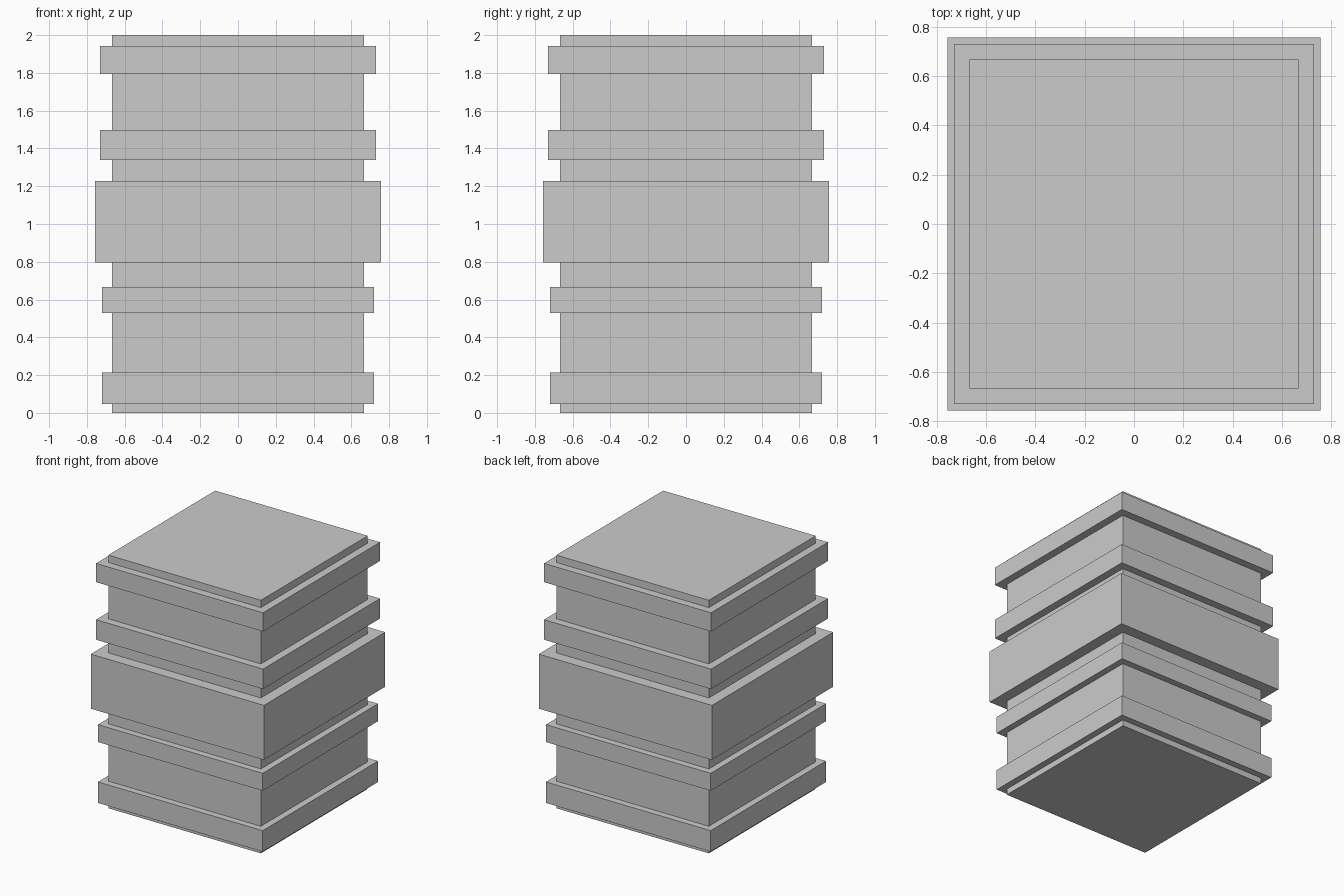
import bpy

if "Cube" in bpy.data.objects:
    bpy.data.objects.remove(bpy.data.objects["Cube"])


def box(name, half_width, z_bottom, z_top):
    """Square block centred on the z axis."""
    bpy.ops.mesh.primitive_cube_add(size=1, location=(0, 0, (z_bottom + z_top) / 2))
    obj = bpy.context.object
    obj.name = name
    obj.scale = (2 * half_width, 2 * half_width, z_top - z_bottom)
    bpy.ops.object.transform_apply(location=False, rotation=False, scale=True)
    return obj


# Main body running the full height
box("crate_body", 0.667, 0.0, 2.0)

# Wide band around the middle
box("middle_band", 0.757, 0.797, 1.228)

# Narrow bands: name, half width, bottom, top
for name, half, z0, z1 in [
    ("bottom_band", 0.72, 0.048, 0.214),
    ("lower_band", 0.72, 0.529, 0.667),
    ("upper_band", 0.73, 1.339, 1.497),
    ("top_band", 0.73, 1.794, 1.942),
]:
    box(name, half, z0, z1)
